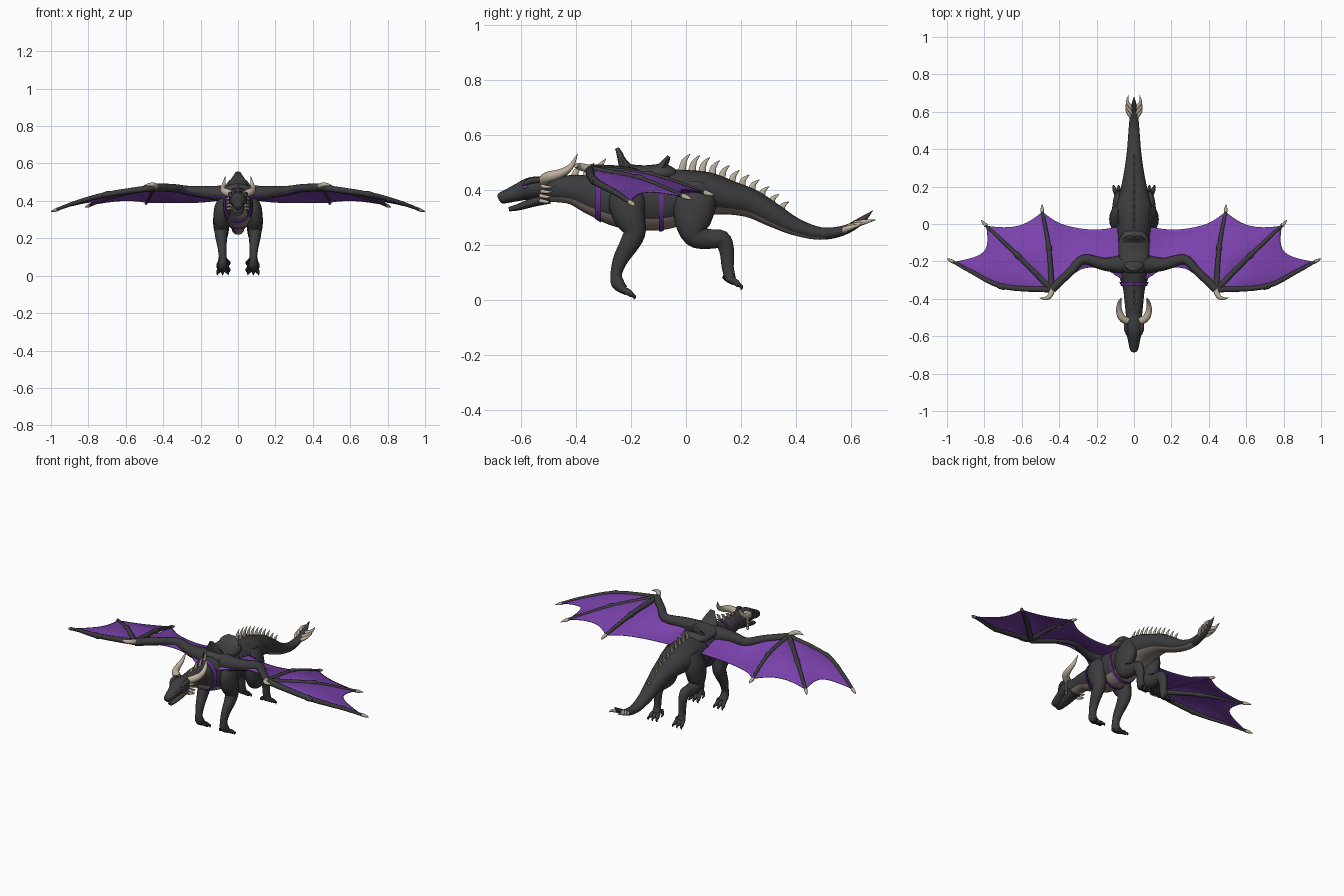
import bpy, bmesh, math
from mathutils import Vector

if "Cube" in bpy.data.objects:
    bpy.data.objects.remove(bpy.data.objects["Cube"])


def material(name, rgb):
    m = bpy.data.materials.new(name)
    m.use_nodes = True
    m.diffuse_color = (*rgb, 1)
    m.node_tree.nodes["Principled BSDF"].inputs["Base Color"].default_value = (*rgb, 1)
    return m


SCALE = material("charcoal scales", (0.045, 0.045, 0.048))
LEATHER = material("dark leather", (0.055, 0.055, 0.057))
CLAW = material("black claw", (0.02, 0.02, 0.022))
BELLY = material("taupe belly", (0.3, 0.235, 0.2))
HORN = material("ivory horn", (0.5, 0.43, 0.33))
SKIN = material("purple wing skin", (0.2, 0.055, 0.42))
STRAP = material("purple strap", (0.13, 0.03, 0.27))


def spline(pts, n):
    """Smooth curve through tuples of any length, n steps per span."""
    out = []
    for i in range(len(pts) - 1):
        quad = [pts[max(i - 1, 0)], pts[i], pts[i + 1], pts[min(i + 2, len(pts) - 1)]]
        for k in range(n):
            t = k / n
            out.append(tuple(
                b + 0.5 * t * (c - a + t * (2*a - 5*b + 4*c - d + t * (3*(b - c) + d - a)))
                for a, b, c, d in zip(*quad)))
    return out + [tuple(pts[-1])]


def surface(name, rows, mats, closed=False, caps=False, mirror=False, rule=None, thick=0):
    """Skin a grid of points; optional caps, mirror, thickness and colour rule."""
    bm = bmesh.new()
    grid = [[bm.verts.new(p) for p in row] for row in rows]
    m = len(grid[0])
    for a, b in zip(grid, grid[1:]):
        for j in range(m if closed else m - 1):
            k = (j + 1) % m
            f = bm.faces.new((a[j], a[k], b[k], b[j]))
            if rule:
                f.material_index = rule(f.calc_center_median(), j / m)
    if caps:
        bm.faces.new(grid[0])
        bm.faces.new(grid[-1])
    bmesh.ops.remove_doubles(bm, verts=bm.verts, dist=1e-5)
    bmesh.ops.recalc_face_normals(bm, faces=bm.faces)
    me = bpy.data.meshes.new(name)
    bm.to_mesh(me)
    bm.free()
    ob = bpy.data.objects.new(name, me)
    bpy.context.collection.objects.link(ob)
    for mat in mats:
        me.materials.append(mat)
    if thick:
        mod = ob.modifiers.new("thickness", "SOLIDIFY")
        mod.thickness, mod.offset = thick, 0
    if mirror:
        ob.modifiers.new("mirror", "MIRROR")
    bpy.ops.object.select_all(action="DESELECT")
    ob.select_set(True)
    bpy.context.view_layer.objects.active = ob
    bpy.ops.object.shade_smooth_by_angle(angle=math.radians(60))
    return ob


def tube(name, pts, mat, side=(1, 0, 0), sides=12, steps=4, mirror=False, rule=None, caps=True):
    """Elliptical tube through (x, y, z, half width, half height)."""
    path = spline(pts, steps)
    rows = []
    for i, p in enumerate(path):
        t = Vector(path[min(i + 1, len(path) - 1)][:3]) - Vector(path[max(i - 1, 0)][:3])
        t.normalize()
        u = Vector(side)
        u = (u - t * u.dot(t)).normalized()
        v = u.cross(t)
        rows.append([Vector(p[:3]) + u * p[3] * math.cos(a) + v * p[4] * math.sin(a)
                     for a in (math.tau * j / sides for j in range(sides))])
    mats = mat if isinstance(mat, list) else [mat]
    return surface(name, rows, mats, True, caps, mirror, rule)


def round_tube(name, pts, mat, **kw):
    return tube(name, [(*p, p[3]) for p in pts], mat, **kw)


# Body from neck to tail: y, z, half width, half height
body = [(-.52, .40, .04, .042), (-.42, .402, .05, .053), (-.34, .383, .06, .074),
        (-.26, .37, .085, .10), (-.18, .365, .095, .11), (-.09, .365, .092, .11),
        (0, .378, .097, .097), (.08, .385, .097, .08), (.16, .372, .078, .062),
        (.24, .35, .06, .052), (.32, .307, .047, .043), (.40, .266, .037, .032),
        (.49, .242, .03, .023), (.57, .252, .023, .018), (.64, .285, .011, .011)]
tube("body", [(0, *b) for b in body], [SCALE, BELLY], sides=28, steps=5,
     rule=lambda c, a: int(.62 < a + .01 < .89 and c.y < .5))


def body_at(y):
    return min(spline(body, 20), key=lambda b: abs(b[0] - y))


# Head, jaw, brows and eyes
tube("head", [(0, -.47, .402, .04, .045), (0, -.53, .408, .05, .042), (0, -.57, .405, .046, .04),
              (0, -.61, .392, .035, .032), (0, -.65, .378, .027, .025),
              (0, -.675, .37, .02, .02), (0, -.682, .367, .01, .01)], SCALE, sides=16)
tube("lower_jaw", [(0, -.50, .375, .038, .025), (0, -.56, .355, .034, .017),
                   (0, -.61, .338, .024, .012), (0, -.645, .33, .014, .008)], SCALE)
round_tube("brow", [(.035, -.595, .418, .005), (.042, -.56, .435, .012), (.042, -.51, .438, .008)],
           SCALE, mirror=True)
round_tube("eye", [(.037, -.595, .408, .002), (.04, -.585, .411, .006), (.043, -.575, .412, .002)],
           SKIN, mirror=True, sides=8)

# Horns and cheek spikes
round_tube("horn", [(.035, -.52, .435, .02), (.066, -.50, .448, .02), (.08, -.46, .46, .016),
                    (.077, -.42, .485, .011), (.068, -.395, .532, .001)], HORN, mirror=True)
for i in range(4):
    z = .415 - .018 * i
    round_tube("cheek_spike", [(.038, -.53, z, .009), (.057, -.505, z - .004, .006),
                               (.062, -.475 - .008 * i, z - .002, .001)],
               HORN, mirror=True, sides=6, steps=2)


# Curved spikes along the neck and back
def back_spike(y, h):
    b = body_at(y)
    z = b[1] + b[3] - .012
    tube("back_spike", [(0, y, z, .007, .015), (0, y + .008, z + h * .6, .005, .010),
                        (0, y + .03, z + h, .001, .001)], HORN, sides=8, steps=3)


for i in range(11):
    back_spike(-.015 + .036 * i, .068 - .0032 * i)
for i in range(4):
    back_spike(-.45 + .043 * i, .03 + .012 * i)

# Tail fan
round_tube("tail_tip", [(0, .59, .258, .016), (0, .64, .29, .013), (0, .68, .325, .001)], SCALE)
for i in range(3):
    y = .57 + .025 * i
    round_tube("tail_spike", [(.01, y, .252 + .012 * i, .012), (.035, y + .03, .264 + .01 * i, .009),
                              (.045 - .008 * i, y + .07, .275 + .008 * i, .001)],
               HORN, mirror=True, sides=8)

# Legs
tube("front_leg", [(.06, -.215, .42, .03, .04), (.078, -.215, .37, .045, .066),
                   (.088, -.208, .31, .044, .06), (.09, -.188, .25, .037, .042),
                   (.09, -.205, .205, .031, .036), (.085, -.237, .15, .024, .028),
                   (.082, -.254, .095, .02, .021), (.082, -.248, .06, .024, .024),
                   (.082, -.225, .036, .026, .016)], SCALE, mirror=True, sides=16)
tube("hind_leg", [(.06, .04, .42, .035, .05), (.08, .035, .36, .045, .075),
                  (.088, .025, .29, .045, .068), (.088, .035, .235, .038, .046),
                  (.085, .085, .222, .032, .036), (.083, .13, .22, .028, .033),
                  (.082, .148, .18, .022, .027), (.082, .152, .12, .019, .022),
                  (.082, .162, .075, .026, .02)], SCALE, mirror=True, sides=16)


# Toes ending in claws
def toes(name, x, y, z, drop):
    for i in (-1, 0, 1):
        kx = x + .02 * i
        round_tube(name + "_toe", [(x + .012 * i, y - .01, z + .012, .011), (kx, y + .015, z, .012),
                                   (kx + .005 * i, y + .028, z - drop * .5, .009)],
                   SCALE, mirror=True, sides=8)
        round_tube(name + "_claw", [(kx + .004 * i, y + .024, z - drop * .4, .008),
                                    (kx + .008 * i, y + .038, z - drop * .7, .006),
                                    (kx + .009 * i, y + .034, z - drop * 1.2, .001)],
                   CLAW, mirror=True, sides=8, steps=3)
    round_tube(name + "_inner_claw", [(x - .018, y - .025, z + .02, .01),
                                      (x - .035, y - .01, z + .005, .008),
                                      (x - .035, y + .005, z - .01, .001)],
               CLAW, mirror=True, sides=8)


toes("front", .082, -.225, .028, .022)
toes("hind", .082, .165, .065, .024)

# Wing bones
shoulder, elbow, wrist = (.06, -.215, .435), (.27, -.19, .455), (.44, -.35, .472)
arm = [shoulder, (.16, -.215, .445), elbow, (.34, -.255, .468), wrist]
fingers = [[wrist, (.455, -.13, .452), (.49, .065, .392)],
           [wrist, (.62, -.17, .44), (.79, -.01, .378)],
           [wrist, (.70, -.335, .435), (.87, -.255, .39), (.965, -.203, .355)]]
UP = (0, 0, 1)
round_tube("wing_arm", [(*p, r) for p, r in zip(arm, (.05, .034, .026, .022, .022))],
           SCALE, side=UP, mirror=True)
tips = [(.492, .105, .38), (.818, .022, .366), (1.0, -.185, .343)]
for f, tip in zip(fingers, tips):
    round_tube("wing_finger", [(*p, .017 - .009 * i / (len(f) - 1)) for i, p in enumerate(f)],
               SCALE, side=UP, mirror=True, sides=10)
    round_tube("wing_knuckle", [(*Vector(f[0]).lerp(f[1], s), r) for s, r in
                                ((.85, .008), (1, .017), (1.12, .008))], SCALE, side=UP, mirror=True)
    end = Vector(f[-1])
    round_tube("wing_tip_claw", [(*end, .01), (*end.lerp(tip, .5), .008), (*tip, .001)],
               HORN, side=UP, mirror=True, sides=8)
round_tube("wing_thumb_claw", [(.435, -.345, .475, .016), (.45, -.385, .485, .013),
                               (.475, -.398, .487, .009), (.505, -.395, .482, .001)],
           HORN, side=UP, mirror=True)


# Wing membrane panels
def panel(name, a, b, pull=0, dip=0.0):
    n = 12
    rows = []
    for i, (p, q) in enumerate(zip(a, b)):
        t = i / (len(a) - 1)
        row = []
        for j in range(n + 1):
            s = j / n
            v = Vector(p).lerp(q, s)
            bow = 4 * s * (1 - s)
            v = v.lerp(wrist, pull * bow * t)
            v.z += dip * bow * math.sin(math.pi * min(t, .8))
            row.append(v)
        rows.append(row)
    surface(name, rows, [SKIN], mirror=True, thick=.004)


ribs = [spline(fingers[0], 6), spline(fingers[1], 6), spline(fingers[2], 4)]
panel("outer_wing_skin", ribs[1], ribs[2], .17, .012)
panel("middle_wing_skin", ribs[0], ribs[1], .10, .012)
trail = [(.06, -.01, .41), (.17, -.028, .395), (.28, -.025, .39), (.40, .005, .39), fingers[0][-1]]
panel("inner_wing_skin", spline(arm, 6), spline(trail, 6), 0, -.012)
lead = [(.06, -.30, .415), (.15, -.245, .425), (.26, -.235, .44), (.35, -.285, .458), wrist]
panel("leading_wing_skin", spline(arm, 6), spline(lead, 6))

# Saddle with raised pommel and cantle
tube("saddle_seat", [(0, -.26, .455, .045, .02), (0, -.23, .458, .07, .036),
                     (0, -.15, .458, .082, .032), (0, -.08, .46, .078, .035),
                     (0, -.04, .455, .05, .02)], LEATHER, sides=20)
tube("saddle_pommel", [(0, -.21, .465, .06, .03), (0, -.232, .505, .045, .016),
                       (0, -.243, .535, .025, .011), (0, -.252, .553, .014, .007)], LEATHER)
tube("saddle_cantle", [(0, -.10, .465, .07, .03), (0, -.082, .49, .062, .016),
                       (0, -.07, .51, .045, .011), (0, -.062, .523, .02, .006)], LEATHER)

# Harness straps around the body
for y, width, grow in ((-.32, .011, 1.13), (-.17, .008, 1.05), (-.09, .008, 1.05)):
    ring = [(0, y + d, body_at(y + d)[1], body_at(y + d)[2] * g, body_at(y + d)[3] * g)
            for d, g in ((-width, grow - .04), (-width, grow), (width, grow), (width, grow - .04))]
    rows = [[(r[3] * math.cos(a), r[1], r[2] + r[4] * math.sin(a))
             for a in (math.tau * j / 32 for j in range(32))] for r in ring]
    surface("harness_strap", rows, [STRAP], closed=True)
